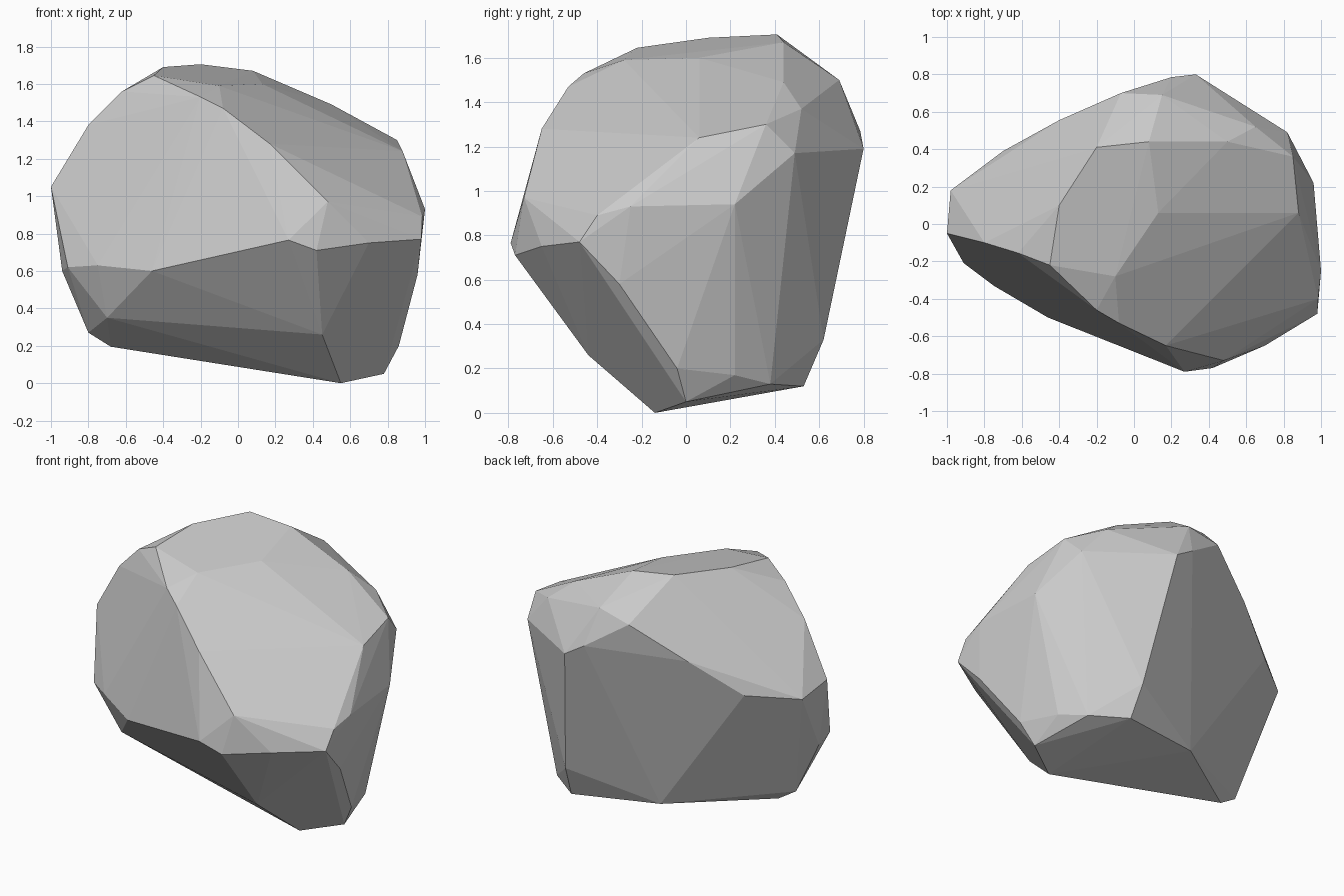
import bpy, bmesh, math

# Corner points of the boulder, grouped by level
crown = [(-.4, .1, 1.69), (-.2, .41, 1.705), (.08, .44, 1.67),
         (.5, .44, 1.49), (.85, .36, 1.3), (.13, .06, 1.6), (-.1, -.28, 1.59), (.88, .06, 1.24)]
front_ridge = [(-.8, -.1, 1.38), (-.62, -.155, 1.56), (-.45, -.22, 1.645),
               (-.2, -.46, 1.53), (-.08, -.53, 1.47), (.17, -.65, 1.28), (.48, -.73, .97)]
waist = [(-1, -.05, 1.05), (-.98, .18, 1.0), (-.7, .39, 1.03), (-.4, .555, 1.24), (-.07, .70, 1.45),
         (.2, .785, 1.27), (.33, .8, 1.19), (.82, .49, 1.17), (.15, .69, 1.5), (.65, .52, 1.37),
         (.96, .22, .94), (1, -.25, .93), (.985, -.4, .89), (.98, -.48, .77), (.7, -.65, .75),
         (.42, -.77, .71), (.27, -.79, .765), (-.46, -.5, .6), (-.75, -.33, .63), (-.91, -.21, .62)]
lower = [(-.94, -.05, .6), (-.46, -.41, .5), (-.7, -.22, .35), (.45, -.44, .26),
         (-.8, -.01, .27), (.96, -.3, .58), (.86, -.04, .2), (.45, .62, .33)]
base = [(.55, -.14, 0), (.78, 0, .05), (.78, .22, .17), (.68, .38, .13),
        (.47, .53, .12), (-.1, .41, .16), (-.68, 0, .195)]

# Wrap the points in a convex hull and merge nearly flat facets
bm = bmesh.new()
for p in crown + front_ridge + waist + lower + base:
    bm.verts.new(p)
bmesh.ops.convex_hull(bm, input=bm.verts[:])
bmesh.ops.delete(bm, geom=[v for v in bm.verts if not v.link_faces], context='VERTS')
bmesh.ops.dissolve_limit(bm, angle_limit=math.radians(2), verts=bm.verts[:], edges=bm.edges[:])
bmesh.ops.recalc_face_normals(bm, faces=bm.faces[:])

mesh = bpy.data.meshes.new("boulder")
bm.to_mesh(mesh)
bm.free()
boulder = bpy.data.objects.new("boulder", mesh)
bpy.context.collection.objects.link(boulder)
